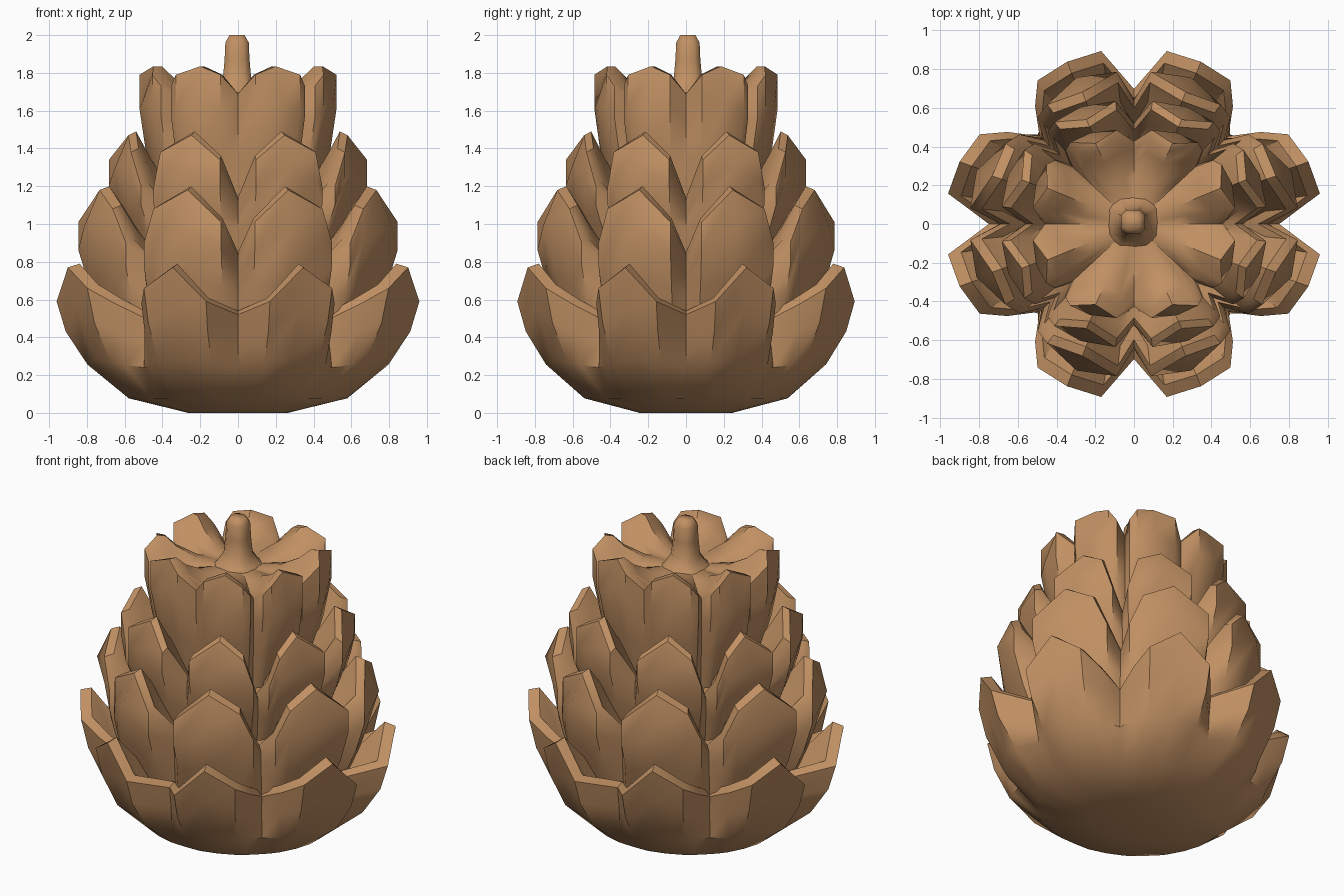
import bpy, bmesh
from math import radians, cos, sin

cube = bpy.data.objects.get("Cube")
if cube:
    bpy.data.objects.remove(cube)

DEPTH = 0.93  # the cone is slightly narrower front to back

brown = bpy.data.materials.new("cone_brown")
brown.use_nodes = True
brown.diffuse_color = (0.53, 0.28, 0.125, 1)
brown.node_tree.nodes["Principled BSDF"].inputs["Base Color"].default_value = brown.diffuse_color


def loft(name, rings, smooth=40):
    """Skin a stack of equal-length point rings and cap both ends."""
    bm = bmesh.new()
    rows = [[bm.verts.new(p) for p in ring] for ring in rings]
    n = len(rows[0])
    for low, high in zip(rows, rows[1:]):
        for i in range(n):
            j = (i + 1) % n
            bm.faces.new((low[i], low[j], high[j], high[i]))
    bm.faces.new(rows[0][::-1])
    bm.faces.new(rows[-1])
    bmesh.ops.recalc_face_normals(bm, faces=bm.faces)
    mesh = bpy.data.meshes.new(name)
    bm.to_mesh(mesh)
    bm.free()
    mesh.materials.append(brown)
    obj = bpy.data.objects.new(name, mesh)
    bpy.context.collection.objects.link(obj)
    bpy.ops.object.select_all(action="DESELECT")
    obj.select_set(True)
    bpy.context.view_layer.objects.active = obj
    bpy.ops.object.shade_smooth_by_angle(angle=radians(smooth))
    return obj


def polar(angle, r, z):
    return (r * cos(radians(angle)), r * sin(radians(angle)) * DEPTH, z)


def full_outline(half):
    """Mirror one petal outline about the diagonal, then repeat it in four quadrants."""
    quarter = half + [(90 - a, r, z) for a, r, z in half[-2:0:-1]]
    return [(a + 90 * q, r, z) for q in range(4) for a, r, z in quarter]


def scale_tier(name, half, base_z, rings, belly, inside):
    """One ring of eight scales: outer wall, thick rim, then the inside."""
    outline = full_outline(half)
    tip_r, tip_z = half[2][1:]
    ref_r, ref_z = half[1][1], (half[1][2] + tip_z) / 2
    stack = []
    for grow, rise, blend in rings:
        row = []
        for a, r, z in outline:
            bulge = 1 + (belly - 1) * blend if z == tip_z and rise < 1 else 1
            rr = (ref_r + (r * bulge - ref_r) * blend) * grow
            zz = ref_z + (z - ref_z) * blend
            row.append(polar(a, rr, base_z + (zz - base_z) * rise))
        stack.append(row)
    # each inside ring shrinks the rim and shifts or levels its height
    for shrink, drop, level in inside:
        stack.append([polar(a, r * shrink, z + (tip_z - z) * level - drop)
                      for a, r, z in outline])
    return loft(name, stack)


# Outer wall profiles: radius factor, height factor, how far the petals separate
bowl_wall = [(0.27, 0, 0), (0.6, 0.115, 0.05), (0.83, 0.4, 0.45), (0.95, 0.72, 0.9), (1, 1, 1)]
upper_wall = [(0.8, 0, 0), (0.93, 0.4, 0.65), (1, 0.75, 1), (1, 1, 1)]
open_inside = [(0.93, -0.02, 0), (0.8, 0.12, 0), (0.6, 0.3, 0.3)]
dish_inside = [(0.9, 0.0, 0), (0.76, 0.06, 0.3), (0.5, 0.12, 0.85), (0.2, 0.14, 1)]

# Half outlines (angle, radius, height): notch, shoulder, tip, shoulder, side, notch
scale_tier("bottom_scales",
           [(0, 0.75, 0.52), (10, 0.975, 0.59), (21, 0.965, 0.77),
            (32, 0.94, 0.66), (38, 0.83, 0.58), (45, 0.69, 0.5)],
           0, bowl_wall, 1.0, open_inside)
scale_tier("lower_middle_scales",
           [(0, 0.69, 0.83), (6, 0.85, 1.01), (20, 0.78, 1.18),
            (34, 0.8, 1.08), (40, 0.775, 0.9), (45, 0.66, 0.78)],
           0.42, upper_wall, 1.11, open_inside)
scale_tier("upper_middle_scales",
           [(0, 0.56, 1.12), (8, 0.69, 1.34), (23, 0.63, 1.47),
            (36, 0.7, 1.38), (41, 0.68, 1.2), (45, 0.58, 1.08)],
           0.8, upper_wall, 1.12, open_inside)
scale_tier("top_scales",
           [(0, 0.46, 1.69), (10, 0.53, 1.79), (24, 0.49, 1.835),
            (36, 0.56, 1.79), (41, 0.54, 1.73), (45, 0.45, 1.67)],
           1.08, upper_wall, 1.13, dish_inside)


# Stem: a chamfered square that flares into the top dish
def chamfered_square(half, z):
    c = half * 0.55
    corners = [(half, c), (c, half), (-c, half), (-half, c),
               (-half, -c), (-c, -half), (c, -half), (half, -c)]
    return [(x - 0.005, y + 0.01, z) for x, y in corners]


stem_profile = [(0.16, 1.66), (0.11, 1.71), (0.075, 1.77), (0.066, 1.87),
                (0.062, 1.96), (0.04, 2.0)]
loft("stem", [chamfered_square(h, z) for h, z in stem_profile], 60)
